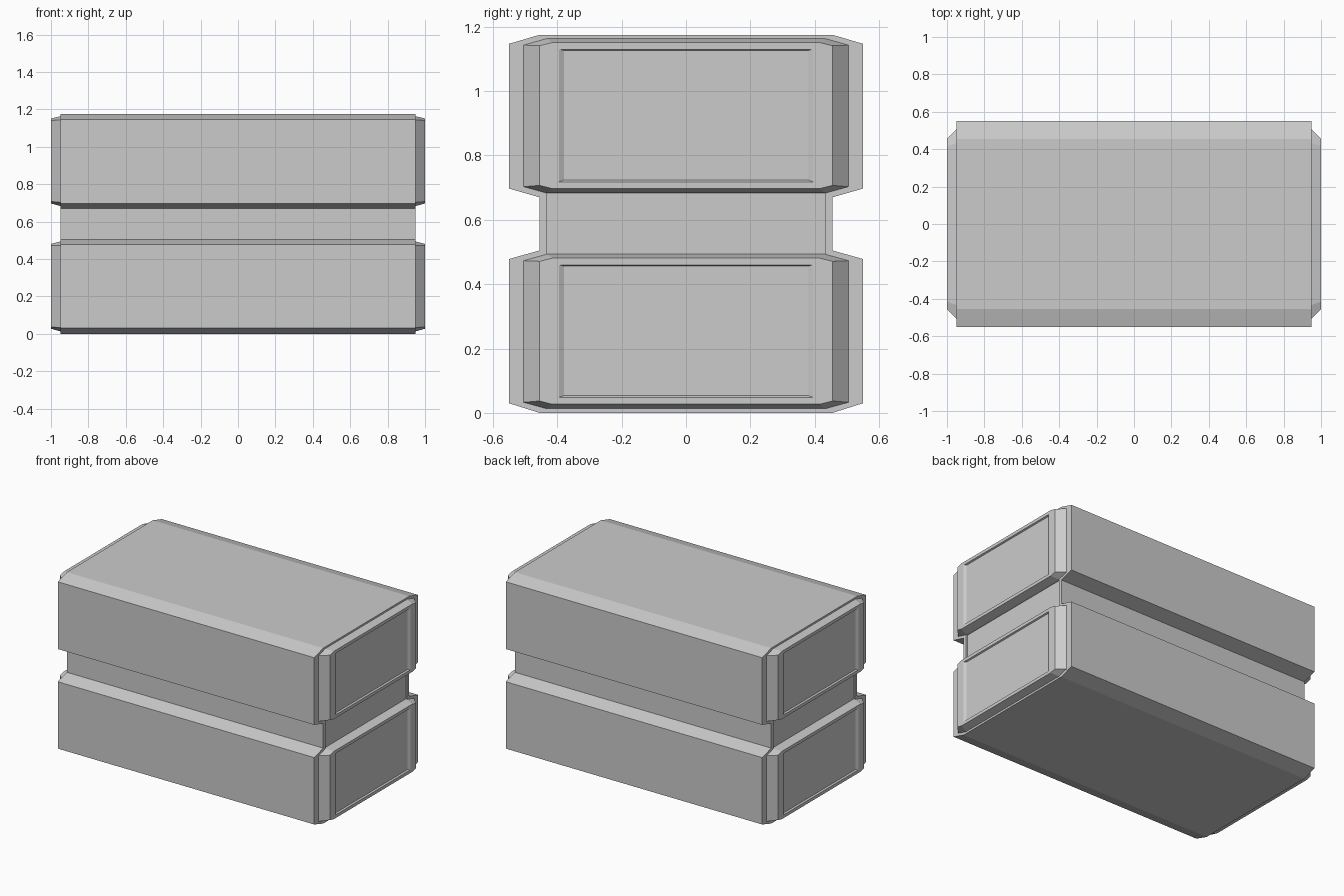
import bpy, bmesh

if "Cube" in bpy.data.objects:
    bpy.data.objects.remove(bpy.data.objects["Cube"])


def loft(name, sections):
    """Skin a list of (x, yz outline) sections and cap both ends."""
    bm = bmesh.new()
    loops = [[bm.verts.new((x, y, z)) for y, z in pts] for x, pts in sections]
    n = len(loops[0])
    for a, b in zip(loops, loops[1:]):
        for i in range(n):
            j = (i + 1) % n
            bm.faces.new((a[i], a[j], b[j], b[i]))
    bm.faces.new(loops[0])
    bm.faces.new(loops[-1])
    bmesh.ops.remove_doubles(bm, verts=bm.verts, dist=1e-5)
    bmesh.ops.recalc_face_normals(bm, faces=bm.faces)
    mesh = bpy.data.meshes.new(name)
    bm.to_mesh(mesh)
    bm.free()
    ob = bpy.data.objects.new(name, mesh)
    bpy.context.collection.objects.link(ob)
    return ob


def mirrored(half):
    """Complete an outline from its +y half."""
    return half + [(-y, z) for y, z in reversed(half)]


def block(z0, y_in, y_out, bottom, top, slope):
    """Chamfered block outline, lower to upper."""
    return mirrored([(y_in, z0 + bottom), (y_out, z0 + bottom + slope),
                     (y_out, z0 + top - slope), (y_in, z0 + top)])


LEVELS = (0.0, 0.67)
END = 0.95
RECESS = 0.94

# Waisted body with a thin raised rim around each end
outer = mirrored([(0.455, 0), (0.55, 0.03), (0.55, 0.478), (0.455, 0.505),
                  (0.455, 0.67), (0.55, 0.697), (0.55, 1.147), (0.455, 1.175)])
rim = mirrored([(0.433, 0.013), (0.505, 0.034), (0.505, 0.473), (0.433, 0.493),
                (0.433, 0.683), (0.505, 0.703), (0.505, 1.143), (0.433, 1.163)])
loft("body", [(-RECESS, rim), (-END, rim), (-END, outer),
              (END, outer), (END, rim), (RECESS, rim)])

# Bevelled end caps with a shallow recessed panel
for level, z0 in zip(("lower", "upper"), LEVELS):
    base = block(z0, 0.433, 0.505, 0.013, 0.493, 0.020)
    face = block(z0, 0.415, 0.455, 0.027, 0.481, 0.010)
    panel_edge = block(z0, 0.395, 0.395, 0.048, 0.460, 0.0)
    panel = block(z0, 0.379, 0.379, 0.054, 0.456, 0.0)
    for side, s in (("left", -1), ("right", 1)):
        loft(f"{level}_{side}_end_cap",
             [(s * RECESS, base), (s * END, base), (s * 1.0, face),
              (s * 1.0, panel_edge), (s * 0.99, panel)])
